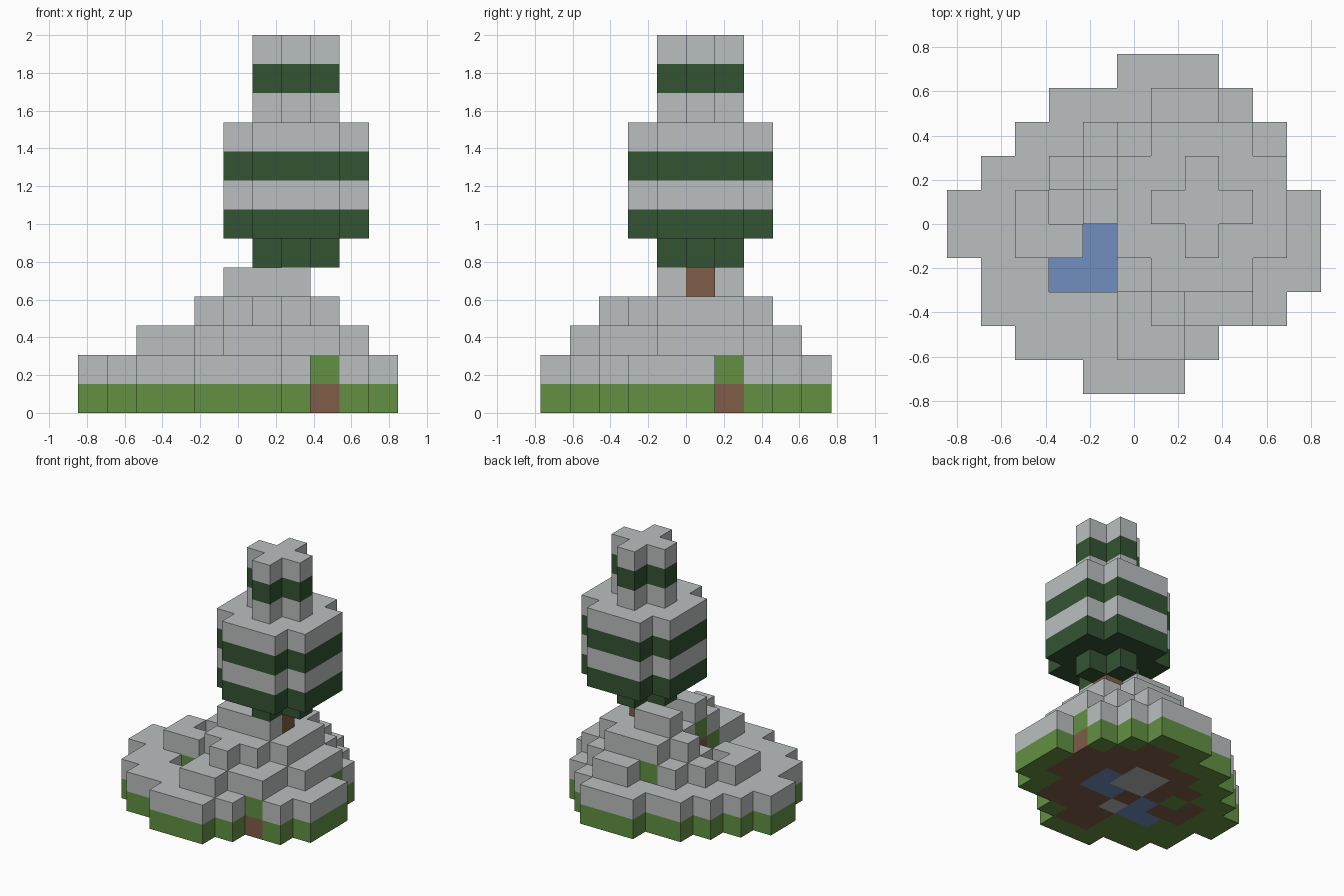
import bpy
import bmesh
from mathutils import Vector

cube = bpy.data.objects.get("Cube")
if cube:
    bpy.data.objects.remove(cube, do_unlink=True)

UNIT = 2 / 13                      # size of one block
ORIGIN = Vector((-5.5, -5, 0))     # grid corner, in blocks


def linear(v):
    v /= 255
    return v / 12.92 if v <= 0.04045 else ((v + 0.055) / 1.055) ** 2.4


def material(name, *rgb):
    m = bpy.data.materials.new(name)
    m.use_nodes = True
    colour = (*[linear(v) for v in rgb], 1)
    m.diffuse_color = colour
    bsdf = m.node_tree.nodes["Principled BSDF"]
    bsdf.inputs["Base Color"].default_value = colour
    bsdf.inputs["Roughness"].default_value = 0.9
    return m


MATS = {
    "snow": material("snow", 187, 191, 191),
    "grass": material("grass", 98, 144, 66),
    "soil": material("brown", 128, 93, 72),
    "needles": material("dark green", 51, 84, 51),
    "water": material("water blue", 113, 141, 192),
    "stone": material("stone grey", 184, 184, 184),
}

DIRECTIONS = [Vector(d) for d in ((1, 0, 0), (-1, 0, 0), (0, 1, 0),
                                  (0, -1, 0), (0, 0, 1), (0, 0, -1))]


def build(name, cells, solid):
    """Make one object from blocks, keeping only the exposed sides."""
    bm = bmesh.new()
    used = sorted(set(cells.values()))
    for cell, kind in cells.items():
        for n in DIRECTIONS:
            if tuple(int(c + d) for c, d in zip(cell, n)) in solid:
                continue
            u = Vector((n.y, n.z, n.x)) / 2
            v = n.cross(u)
            mid = Vector(cell) + Vector((.5, .5, .5)) + n / 2
            corners = (mid - u - v, mid + u - v, mid + u + v, mid - u + v)
            face = bm.faces.new([bm.verts.new((p + ORIGIN) * UNIT) for p in corners])
            face.material_index = used.index(kind)
    bmesh.ops.remove_doubles(bm, verts=bm.verts, dist=UNIT / 100)
    bmesh.ops.dissolve_limit(bm, angle_limit=0.01, verts=bm.verts,
                             edges=bm.edges, delimit={"MATERIAL"})
    mesh = bpy.data.meshes.new(name)
    bm.to_mesh(mesh)
    bm.free()
    for kind in used:
        mesh.materials.append(MATS[kind])
    bpy.context.collection.objects.link(bpy.data.objects.new(name, mesh))


# Column heights of the mound, front row first; w is open water
ROWS = """
....222....
..222332...
.222234332.
.22ww444322
2233w555432
22323444432
.223455443.
..22344432.
...222332..
.....222...
""".split()

STONES = {(5, 5), (6, 5), (5, 6), (6, 6), (5, 3)}
SPRINGS = {(7, 4), (7, 5), (6, 4)}

mound, pool, trunk, foliage = {}, {}, {}, {}
for j, row in enumerate(ROWS):
    for i, mark in enumerate(row):
        if mark == "w":
            pool[i, j, 0] = "water"
        elif mark != ".":
            top = int(mark)
            # Snow cap, then turf, then soil
            for k in range(top):
                mound[i, j, k] = {1: "snow", 2: "grass"}.get(top - k, "soil")
            if (i, j) in STONES:
                mound[i, j, 0] = "stone"
            elif (i, j) in SPRINGS:
                mound[i, j, 0] = "water"

# Trunk and snowy foliage around one axis
AXIS_X, AXIS_Y = 7, 5
trunk[AXIS_X, AXIS_Y, 4] = "soil"
for k in range(5, 13):
    wide = 6 <= k <= 9
    reach = 2 if wide else 1
    snowy = k in (7, 9, 10, 12)
    for dx in range(-reach, reach + 1):
        for dy in range(-reach, reach + 1):
            if abs(dx) == reach and abs(dy) == reach:
                continue           # corners are left out
            foliage[AXIS_X + dx, AXIS_Y + dy, k] = "snow" if snowy else "needles"

solid = set(mound) | set(pool) | set(trunk) | set(foliage)
for name, cells in (("snowy_mound", mound), ("pool", pool),
                    ("tree_trunk", trunk), ("tree_foliage", foliage)):
    build(name, cells, solid)
